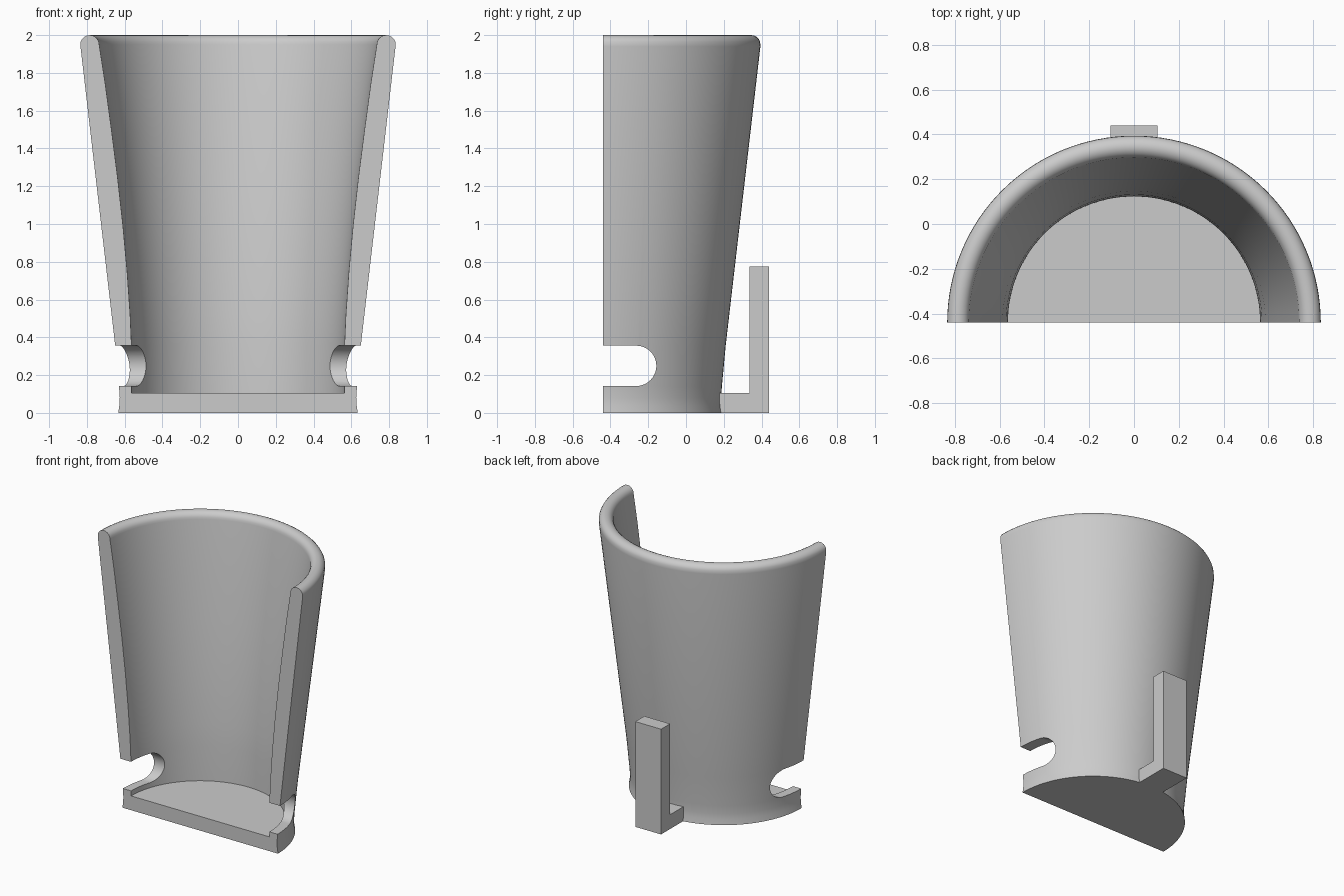
import bpy, bmesh, math
from mathutils import Matrix, Vector

if "Cube" in bpy.data.objects:
    bpy.data.objects.remove(bpy.data.objects["Cube"])

AXIS_Y = -0.44

grey = bpy.data.materials.new("plain_grey")
grey.use_nodes = True
colour = (0.6, 0.6, 0.6, 1)
grey.diffuse_color = colour
grey.node_tree.nodes["Principled BSDF"].inputs["Base Color"].default_value = colour


def add_object(name, bm):
    bmesh.ops.recalc_face_normals(bm, faces=bm.faces[:])
    mesh = bpy.data.meshes.new(name)
    bm.to_mesh(mesh)
    bm.free()
    mesh.materials.append(grey)
    obj = bpy.data.objects.new(name, mesh)
    bpy.context.collection.objects.link(obj)
    return obj


def prism(name, outline, half_width):
    """Extrude a (y, z) outline along x, symmetric about x = 0."""
    bm = bmesh.new()
    face = bm.faces.new([bm.verts.new((-half_width, y, z)) for y, z in outline])
    out = bmesh.ops.extrude_face_region(bm, geom=[face])
    moved = [g for g in out["geom"] if isinstance(g, bmesh.types.BMVert)]
    bmesh.ops.translate(bm, verts=moved, vec=(2 * half_width, 0, 0))
    return add_object(name, bm)


# Half cup: floor, flared wall and rounded rim swept through half a turn
outer = [(0, 0), (0.634, 0), (0.628, 0.04), (0.626, 0.08), (0.63, 0.14),
         (0.65, 0.355), (0.834, 1.94)]
rim = [(0.785 + 0.05 * math.cos(a), 1.95 + 0.05 * math.sin(a))
       for a in [math.pi * i / 10 for i in range(1, 10)]]
inner = [(0.735, 1.95), (0.704, 1.75), (0.67, 1.5), (0.638, 1.25), (0.61, 1.0),
         (0.587, 0.75), (0.571, 0.52), (0.564, 0.36), (0.563, 0.105), (0, 0.105)]
bm = bmesh.new()
verts = [bm.verts.new((r, AXIS_Y, z)) for r, z in outer + rim + inner]
edges = [bm.edges.new(pair) for pair in zip(verts, verts[1:])]
bmesh.ops.spin(bm, geom=verts + edges, cent=(0, AXIS_Y, 0), axis=(0, 0, 1),
               angle=math.pi, steps=64)
bmesh.ops.remove_doubles(bm, verts=bm.verts[:], dist=0.0005)
bmesh.ops.holes_fill(bm, edges=[e for e in bm.edges if e.is_boundary], sides=0)
cup = add_object("half_cup", bm)

# Round-ended slot cut through both side walls
slot = [(-0.6, 0.142)]
slot += [(-0.264 + 0.107 * math.cos(a), 0.249 + 0.107 * math.sin(a))
         for a in [math.pi * (i / 24 - 0.5) for i in range(25)]]
slot += [(-0.6, 0.356)]
cutter = prism("slot_cutter", slot, 1.0)
cutter.hide_render = True
cutter.hide_viewport = True
cut = cup.modifiers.new("side_slots", "BOOLEAN")
cut.operation = "DIFFERENCE"
cut.solver = "EXACT"
cut.object = cutter
bpy.context.view_layer.objects.active = cup
cup.select_set(True)
bpy.ops.object.modifier_apply(modifier=cut.name)
bpy.data.objects.remove(cutter)
bpy.ops.object.shade_smooth_by_angle(angle=math.radians(35))

# Upright clip on a short foot at the back
prism("back_clip", [(0.15, 0), (0.44, 0), (0.44, 0.775), (0.335, 0.775),
                    (0.335, 0.105), (0.15, 0.105)], 0.105)
